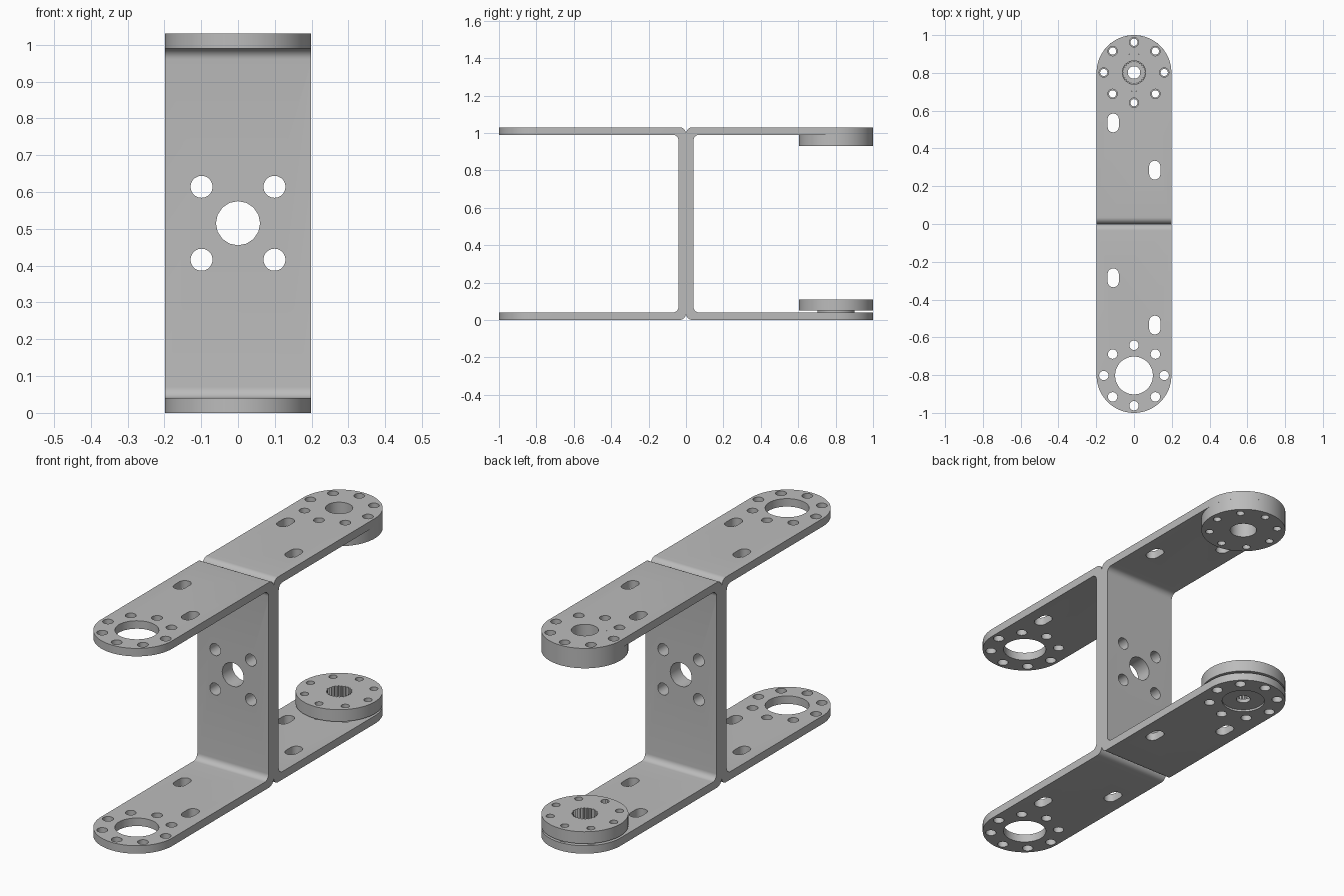
import bpy, bmesh, math
from mathutils import Matrix, Vector

if "Cube" in bpy.data.objects:
    bpy.data.objects.remove(bpy.data.objects["Cube"])

W = 0.198      # half width and end radius
T = 0.04       # sheet thickness
H = 1.03       # total height
CY = 1 - W     # pivot centre

grey = bpy.data.materials.new("satin grey metal")
grey.diffuse_color = (0.5, 0.5, 0.5, 1)
grey.use_nodes = True
grey.node_tree.nodes["Principled BSDF"].inputs["Base Color"].default_value = grey.diffuse_color


def circle(cx, cy, r, n=32):
    return [(cx + r * math.cos(2 * math.pi * i / n),
             cy + r * math.sin(2 * math.pi * i / n)) for i in range(n)]


def arc(cx, cy, r, a0, a1, n=8):
    return [(cx + r * math.cos(math.radians(a0 + (a1 - a0) * i / n)),
             cy + r * math.sin(math.radians(a0 + (a1 - a0) * i / n)))
            for i in range(n + 1)]


def slot(cx, cy, r=0.03, half=0.02):
    return arc(cx, cy + half, r, 0, 180) + arc(cx, cy - half, r, 180, 360)


def prisms(name, outlines, a, b, axis="Z"):
    """Extrude closed outlines from a to b along one axis."""
    place = {"Z": lambda p, d: (p[0], p[1], d),
             "Y": lambda p, d: (p[0], d, p[1]),
             "X": lambda p, d: (d, p[0], p[1])}[axis]
    bm = bmesh.new()
    for pts in outlines:
        lo = [bm.verts.new(place(p, a)) for p in pts]
        hi = [bm.verts.new(place(p, b)) for p in pts]
        n = len(pts)
        bm.faces.new(lo)
        bm.faces.new(hi)
        for i in range(n):
            j = (i + 1) % n
            bm.faces.new((lo[i], lo[j], hi[j], hi[i]))
    return finish(name, bm)


def lathe(name, profile, cy, n=64):
    """Revolve a closed (radius, z) loop around the pivot axis."""
    bm = bmesh.new()
    rings = []
    for i in range(n):
        a = 2 * math.pi * i / n
        rings.append([bm.verts.new((r * math.cos(a), cy + r * math.sin(a), z))
                      for r, z in profile])
    m = len(profile)
    for i in range(n):
        p, q = rings[i], rings[(i + 1) % n]
        for k in range(m):
            l = (k + 1) % m
            bm.faces.new((p[k], q[k], q[l], p[l]))
    return finish(name, bm)


def finish(name, bm):
    bmesh.ops.recalc_face_normals(bm, faces=bm.faces)
    me = bpy.data.meshes.new(name)
    bm.to_mesh(me)
    bm.free()
    me.materials.append(grey)
    ob = bpy.data.objects.new(name, me)
    bpy.context.collection.objects.link(ob)
    return ob


def boolean(ob, cutter, op="DIFFERENCE"):
    mod = ob.modifiers.new("cut", "BOOLEAN")
    mod.object, mod.operation, mod.solver = cutter, op, "EXACT"
    bpy.context.view_layer.objects.active = ob
    bpy.ops.object.modifier_apply(modifier=mod.name)
    bpy.data.objects.remove(cutter)


def smooth(ob):
    bpy.ops.object.select_all(action="DESELECT")
    ob.select_set(True)
    bpy.context.view_layer.objects.active = ob
    bpy.ops.object.shade_smooth_by_angle(angle=math.radians(30))


def bolt_circle(r):
    return [c for i in range(8) for c in
            [circle(0.16 * math.cos(i * math.pi / 4),
                    CY + 0.16 * math.sin(i * math.pi / 4), r, 20)]]


# U bracket: bent sheet profile in the y-z plane
RO, RI = 0.035, 0.03
profile = (arc(RO, RO, RO, 270, 180) + arc(RO, H - RO, RO, 180, 90)
           + [(1, H), (1, H - T)]
           + arc(T + RI, H - T - RI, RI, 90, 180) + arc(T + RI, T + RI, RI, 180, 270)
           + [(1, T), (1, 0)])
back = prisms("back_bracket", [profile], -W, W, "X")

# Rounded arm ends
boolean(back, prisms("end_cutter", [[(-W, -0.1), (W, -0.1)] + arc(0, CY, W, 0, 180, 40)],
                     -0.1, H + 0.1), "INTERSECT")

# Arm holes, then web holes
boolean(back, prisms("arm_cutter", bolt_circle(0.025)
                     + [circle(0, CY, 0.1, 48), slot(-0.11, 0.535), slot(0.11, 0.285)],
                     -0.1, H + 0.1))
web = [circle(0, H / 2, 0.06, 16)]
web += [circle(x, H / 2 + z, 0.03, 20) for x in (-0.099, 0.099) for z in (-0.099, 0.099)]
boolean(back, prisms("web_cutter", web, -0.1, 0.2, "Y"))
smooth(back)

# Front bracket is the same part turned half round
front = back.copy()
front.data = back.data.copy()
front.name = "front_bracket"
front.data.transform(Matrix.Rotation(math.pi, 4, "Z"))
bpy.context.collection.objects.link(front)

# Upper idler disc with a plain bore
top = lathe("upper_idler_disc", [(0.062, H - 0.1), (W, H - 0.1), (W, H - T), (0.1, H - T),
                                 (0.1, H), (0.062, H)], CY)
boolean(top, prisms("idler_cutter", bolt_circle(0.019), 0.8, 1.2))
smooth(top)

# Lower drive disc with a splined bore over a screw hole
low = lathe("lower_drive_disc", [(0.033, 0.01), (0.1, 0.01), (0.1, 0.05), (W, 0.05),
                                 (W, 0.11), (0.033, 0.11)], CY)
star = []
for i in range(48):
    r, a = (0.062 if i % 2 else 0.053), math.pi * i / 24
    star.append((r * math.cos(a), CY + r * math.sin(a)))
boolean(low, prisms("drive_cutter", bolt_circle(0.019), -0.1, 0.3))
boolean(low, prisms("spline_cutter", [star], 0.03, 0.3))
smooth(low)
